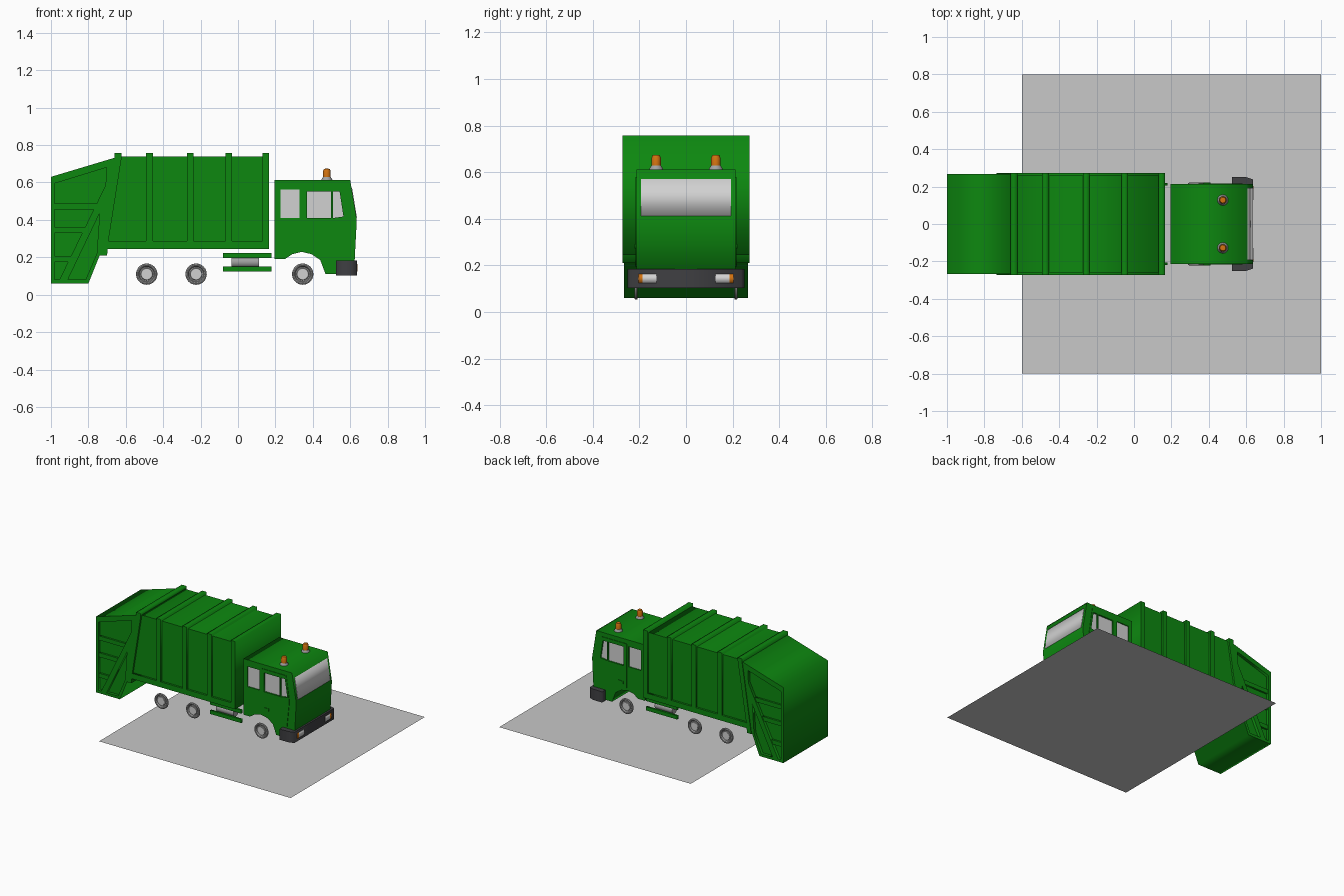
import bpy, bmesh, math
from mathutils import Matrix

if "Cube" in bpy.data.objects:
    bpy.data.objects.remove(bpy.data.objects["Cube"])


def material(name, r, g, b):
    m = bpy.data.materials.new(name)
    m.diffuse_color = (r, g, b, 1)
    m.use_nodes = True
    m.node_tree.nodes["Principled BSDF"].inputs["Base Color"].default_value = m.diffuse_color
    return m


GREEN = material("green_paint", 0.004, 0.245, 0.005)
GLASS = material("light_grey_glass", 0.64, 0.64, 0.64)
DARK = material("dark_grey_plastic", 0.05, 0.05, 0.055)
ORANGE = material("orange_lamp", 0.65, 0.17, 0.005)
METAL = material("grey_metal", 0.36, 0.36, 0.36)
SHEET = material("pale_grey_sheet", 0.58, 0.58, 0.58)


def finish(bm, name, mat, matrix=None, smooth=False):
    bmesh.ops.remove_doubles(bm, verts=bm.verts, dist=1e-5)
    if matrix:
        bm.transform(matrix)
    bmesh.ops.recalc_face_normals(bm, faces=bm.faces)
    me = bpy.data.meshes.new(name)
    bm.to_mesh(me)
    bm.free()
    me.materials.append(mat)
    if smooth:
        me.shade_smooth()
        me.set_sharp_from_angle(angle=math.radians(35))
    ob = bpy.data.objects.new(name, me)
    bpy.context.collection.objects.link(ob)
    return ob


def prism(name, mat, outlines, lo, hi, upright=True):
    """Outline with optional holes; extruded along y (upright) or along z."""
    cu = bpy.data.curves.new(name, 'CURVE')
    cu.dimensions = '2D'
    cu.fill_mode = 'BOTH'
    cu.extrude = (hi - lo) / 2
    for pts in outlines:
        sp = cu.splines.new('POLY')
        sp.points.add(len(pts) - 1)
        for p, (a, b) in zip(sp.points, pts):
            p.co = (a, b, 0, 1)
        sp.use_cyclic_u = True
    tmp = bpy.data.objects.new(name + "_tmp", cu)
    bpy.context.collection.objects.link(tmp)
    dg = bpy.context.evaluated_depsgraph_get()
    me = bpy.data.meshes.new_from_object(tmp.evaluated_get(dg))
    bm = bmesh.new()
    bm.from_mesh(me)
    bpy.data.objects.remove(tmp)
    bpy.data.curves.remove(cu)
    bpy.data.meshes.remove(me)
    mid = (lo + hi) / 2
    if upright:
        mtx = Matrix.Translation((0, mid, 0)) @ Matrix.Rotation(math.pi / 2, 4, 'X')
    else:
        mtx = Matrix.Translation((0, 0, mid))
    return finish(bm, name, mat, mtx)


def sides(name, mat, outlines, inner, outer):
    prism(name + "_left", mat, outlines, inner, outer)
    prism(name + "_right", mat, outlines, -outer, -inner)


def rect(x0, x1, z0, z1):
    return [(x0, z0), (x1, z0), (x1, z1), (x0, z1)]


def box(name, mat, x0, x1, y0, y1, z0, z1):
    return prism(name, mat, [rect(x0, x1, z0, z1)], y0, y1)


def lathe(name, mat, profile, matrix, steps=32):
    """Spin (radius, height) points around z, then place."""
    bm = bmesh.new()
    vs = [bm.verts.new((r, 0, h)) for r, h in profile]
    es = [bm.edges.new(e) for e in zip(vs, vs[1:])]
    bmesh.ops.spin(bm, geom=vs + es, axis=(0, 0, 1), cent=(0, 0, 0),
                   angle=2 * math.pi, steps=steps)
    return finish(bm, name, mat, matrix, True)


# flat sheet under the truck
bm = bmesh.new()
bmesh.ops.create_grid(bm, x_segments=1, y_segments=1, size=0.8)
finish(bm, "base_sheet", SHEET, Matrix.Translation((0.2, 0, 0)))

# container: core, bottom rail, wrapping ribs
prism("container_core", GREEN,
      [[(-0.70, 0.25), (0.16, 0.25), (0.16, 0.74), (-0.63, 0.74)]], -0.258, 0.258)
box("container_rail", GREEN, -0.70, 0.165, -0.273, 0.273, 0.245, 0.286)
for i, x in enumerate((-0.473, -0.255, -0.049, 0.149)):
    box(f"container_rib_{i + 1}", GREEN, x - 0.018, x + 0.018, -0.273, 0.273, 0.245, 0.757)
prism("container_rear_rib", GREEN,
      [[(-0.735, 0.21), (-0.70, 0.21), (-0.693, 0.286), (-0.622, 0.735),
        (-0.622, 0.757), (-0.66, 0.757), (-0.66, 0.72)]], -0.272, 0.272)

# loading hopper at the rear: core plus framed side plates and cross bars
HOPPER = [(-1.0, 0.06), (-0.80, 0.06), (-0.74, 0.21), (-0.70, 0.21),
          (-0.70, 0.25), (-0.65, 0.735), (-1.0, 0.63)]
prism("hopper_core", GREEN, [HOPPER], -0.245, 0.245)
PANEL = [(-0.98, 0.08), (-0.955, 0.08), (-0.708, 0.585), (-0.703, 0.68), (-0.98, 0.595)]
GUSSET = [(-0.91, 0.08), (-0.815, 0.08), (-0.755, 0.22), (-0.74, 0.435)]
sides("hopper_frame", GREEN, [HOPPER, PANEL, GUSSET], 0.245, 0.267)
for i, z in enumerate((0.19, 0.345, 0.472)):
    end = -0.955 + (z - 0.08) * 0.489
    sides(f"hopper_bar_{i + 1}", GREEN, [rect(-0.985, end + 0.01, z - 0.016, z + 0.016)],
          0.244, 0.259)

# cab: core, side skins with window openings, raised doors
CAB = [(0.195, 0.19), (0.25, 0.19), (0.29, 0.217), (0.34, 0.229), (0.393, 0.217),
       (0.44, 0.185), (0.468, 0.11), (0.62, 0.11), (0.635, 0.40), (0.60, 0.612),
       (0.195, 0.612)]
REAR_WIN = rect(0.227, 0.329, 0.41, 0.562)
DOOR_WIN = rect(0.368, 0.498, 0.41, 0.553)
QUARTER = [(0.508, 0.41), (0.564, 0.418), (0.543, 0.553), (0.508, 0.553)]
DOOR = [(0.345, 0.245), (0.395, 0.235), (0.455, 0.195), (0.56, 0.195),
        (0.58, 0.39), (0.553, 0.58), (0.345, 0.58)]
prism("cab_core", GREEN, [CAB], -0.201, 0.201)
sides("cab_skin", GREEN, [CAB, REAR_WIN, DOOR_WIN, QUARTER], 0.201, 0.213)
sides("door", GREEN, [DOOR, DOOR_WIN, QUARTER], 0.212, 0.217)
sides("door_handle", GREEN, [rect(0.372, 0.41, 0.272, 0.293)], 0.216, 0.221)
for label, shape in (("rear", REAR_WIN), ("door", DOOR_WIN), ("quarter", QUARTER)):
    sides(label + "_window", GLASS, [shape], 0.2, 0.205)


# windscreen plate on the sloping front
def slope(z, out):
    return (0.635 - (z - 0.40) * 0.035 / 0.212 + out, z)


prism("windscreen", GLASS, [[slope(0.412, -0.004), slope(0.412, 0.003),
                             slope(0.571, 0.003), slope(0.571, -0.004)]], -0.193, 0.193)

# wrap-round bumper with lamps
half = [(0.524, 0.205), (0.524, 0.252), (0.60, 0.25), (0.637, 0.238)]
inner = [(0.60, -0.205), (0.60, 0.205)]
prism("bumper", DARK, [half + [(x, -y) for x, y in reversed(half)] + inner],
      0.103, 0.184, upright=False)
for s, side in ((1, "left"), (-1, "right")):
    for part, mat, a, b in (("headlight", GLASS, 0.127, 0.186),
                            ("indicator", ORANGE, 0.186, 0.204)):
        y0, y1 = sorted((s * a, s * b))
        box(f"{part}_{side}", mat, 0.633, 0.640, y0, y1, 0.124, 0.163)

    # roof beacon: flared base and orange dome
    at = Matrix.Translation((0.475, s * 0.128, 0.61))
    lathe(f"beacon_base_{side}", METAL,
          [(0, 0), (0.029, 0), (0.029, 0.006), (0.021, 0.018), (0, 0.018)], at, 24)
    lathe(f"beacon_lamp_{side}", ORANGE,
          [(0, 0.016), (0.020, 0.016), (0.020, 0.052), (0.015, 0.063), (0, 0.064)], at, 24)

    # wheel rims
    for i, x in enumerate((-0.488, -0.224, 0.346)):
        at = Matrix.Translation((x, s * 0.208, 0.11)) @ Matrix.Rotation(-s * math.pi / 2, 4, 'X')
        lathe(f"wheel_rim_{i + 1}_{side}", METAL,
              [(0, 0), (0.054, 0), (0.057, 0.004), (0.056, 0.011), (0.050, 0.014),
               (0.044, 0.012), (0.039, 0.004), (0.033, 0.004), (0.031, 0.009),
               (0.025, 0.010)], at)
        lathe(f"wheel_hub_{i + 1}_{side}", GLASS,
              [(0.027, 0.006), (0.027, 0.011), (0, 0.011)], at)

    # small tank between the guard bars
    at = Matrix.Translation((-0.035, s * 0.185, 0.174)) @ Matrix.Rotation(math.pi / 2, 4, 'Y')
    lathe(f"side_tank_{side}", METAL, [(0, 0), (0.03, 0), (0.03, 0.147), (0, 0.147)], at, 24)

# side guard bars
sides("upper_guard_bar", GREEN, [rect(-0.08, 0.18, 0.195, 0.222)], 0.205, 0.219)
sides("lower_guard_bar", GREEN, [rect(-0.08, 0.18, 0.124, 0.152)], 0.205, 0.219)
